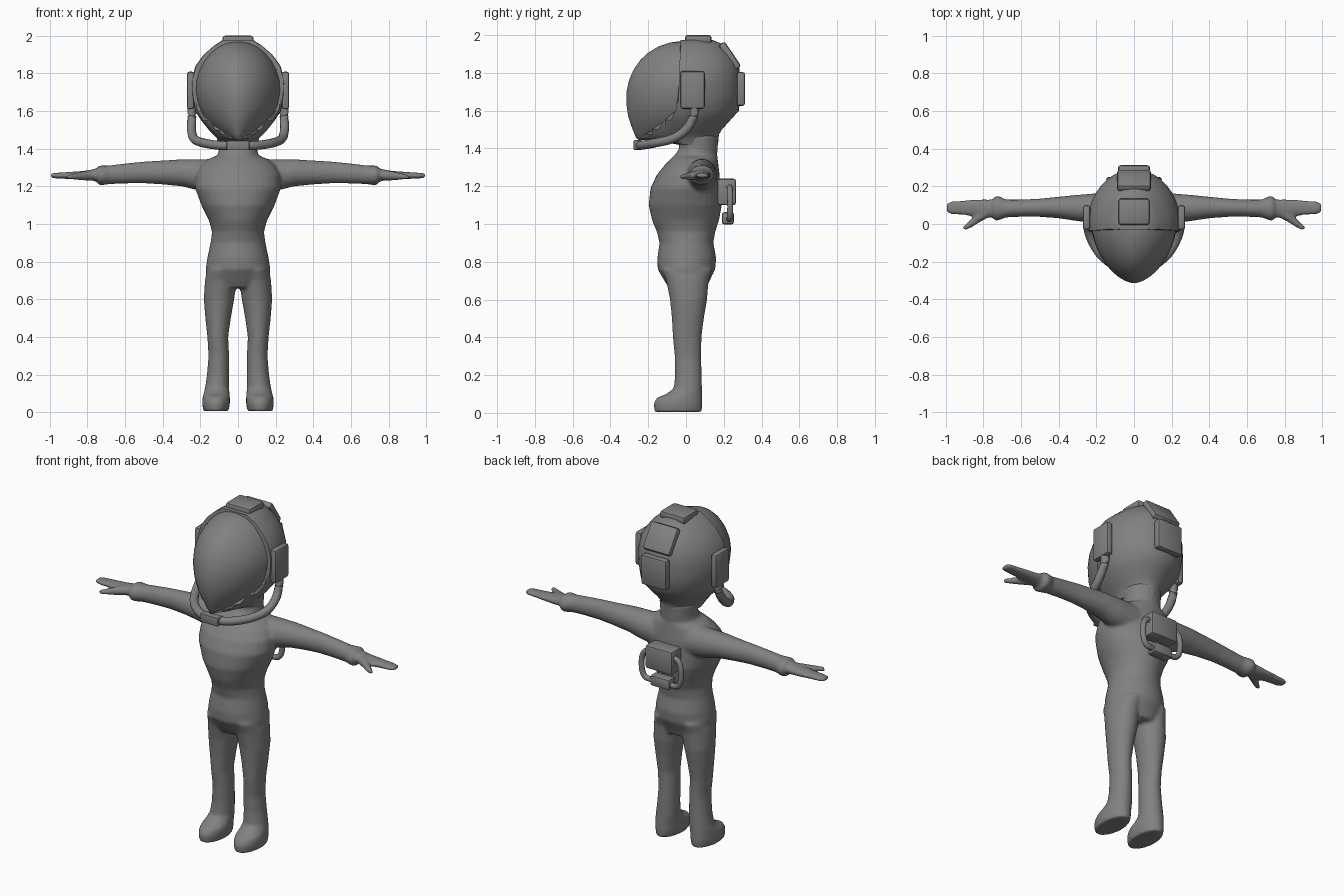
import bpy, bmesh, math
from mathutils import Vector, Matrix

grey = bpy.data.materials.new("suit grey")
grey.diffuse_color = (0.22, 0.22, 0.22, 1)


def finish(name, bm, angle=None):
    bmesh.ops.recalc_face_normals(bm, faces=bm.faces)
    me = bpy.data.meshes.new(name)
    bm.to_mesh(me)
    bm.free()
    me.materials.append(grey)
    ob = bpy.data.objects.new(name, me)
    bpy.context.collection.objects.link(ob)
    if angle:
        bpy.ops.object.select_all(action='DESELECT')
        bpy.context.view_layer.objects.active = ob
        ob.select_set(True)
        bpy.ops.object.shade_smooth_by_angle(angle=math.radians(angle))
    return ob


def skin(bm, loops):
    """Bridge rings of points and cap both ends."""
    rings = [[bm.verts.new(p) for p in loop] for loop in loops]
    n = len(rings[0])
    for a, b in zip(rings, rings[1:]):
        for i in range(n):
            j = (i + 1) % n
            bm.faces.new((a[i], a[j], b[j], b[i]))
    bm.faces.new(rings[0])
    bm.faces.new(rings[-1])


def oval(x0, x1, y0, y1, n=24):
    for i in range(n):
        t = math.tau * i / n
        yield ((x0 + x1) / 2 + (x1 - x0) / 2 * math.cos(t),
               (y0 + y1) / 2 + (y1 - y0) / 2 * math.sin(t))


def sweep(bm, pts, radii, n=12):
    """Round tube along a polyline."""
    pts = [Vector(p) for p in pts]
    loops = []
    for i, p in enumerate(pts):
        d = (pts[min(i + 1, len(pts) - 1)] - pts[max(i - 1, 0)]).normalized()
        u = d.cross(Vector((0, 0.3, 1))).normalized()
        v = d.cross(u)
        r = radii[i] if isinstance(radii, (list, tuple)) else radii
        loops.append([p + r * (u * math.cos(math.tau * k / n) + v * math.sin(math.tau * k / n))
                      for k in range(n)])
    skin(bm, loops)


def spline(pts, steps=4):
    """Catmull-Rom points through a path."""
    p = [Vector(q) for q in pts]
    p = [2 * p[0] - p[1]] + p + [2 * p[-1] - p[-2]]
    out = []
    for a, b, c, d in zip(p, p[1:], p[2:], p[3:]):
        for k in range(steps):
            t = k / steps
            out.append(0.5 * (2 * b + (c - a) * t + (2 * a - 5 * b + 4 * c - d) * t * t
                              + (3 * b - a - 3 * c + d) * t ** 3))
    return out + [p[-2]]


def pad(name, centre, size, tilt=0.0, bevel=0.014):
    bm = bmesh.new()
    bmesh.ops.create_cube(bm, size=1)
    bmesh.ops.scale(bm, vec=size, verts=bm.verts)
    bmesh.ops.bevel(bm, geom=bm.edges[:], offset=bevel, segments=2, affect='EDGES', profile=0.5)
    bm.transform(Matrix.Translation(centre) @ Matrix.Rotation(tilt, 4, 'X'))
    return finish(name, bm, 40)


# --- body: torso, legs, arms and hands fused into one suit ---
bm = bmesh.new()
# torso and neck: z, half width, y back to front
torso = [(0.66, .13, -.09, .11), (0.7, .165, -.115, .125), (0.76, .172, -.15, .155),
         (0.82, .163, -.152, .16), (0.9, .146, -.14, .145), (0.96, .138, -.155, .155),
         (1.02, .155, -.18, .175), (1.1, .195, -.198, .19), (1.19, .228, -.188, .182),
         (1.26, .225, -.155, .178), (1.31, .2, -.115, .172), (1.345, .16, -.08, .168),
         (1.365, .108, -.06, .165), (1.4, .102, -.035, .168), (1.47, .11, -.05, .172)]
skin(bm, [[(x, y, z) for x, y in oval(-w, w, a, b, 32)] for z, w, a, b in torso])
# legs and feet: z, inner x, outer x, front y, rear y
leg = [(0.76, .01, .165, -.13, .14), (0.7, .006, .176, -.105, .12), (0.6, .02, .182, -.085, .112),
       (0.5, .038, .174, -.075, .095), (0.4, .052, .163, -.07, .082), (0.3, .047, .157, -.06, .08),
       (0.2, .047, .165, -.058, .083), (0.13, .047, .175, -.065, .085), (0.1, .045, .183, -.105, .086),
       (0.08, .043, .188, -.155, .087), (0.05, .042, .191, -.172, .088), (0.005, .05, .185, -.168, .083)]
# arms and hands: x, bottom z, top z, front y, rear y
arm = [(0.1, 1.16, 1.345, .0, .165), (0.22, 1.18, 1.345, .005, .162), (0.3, 1.2, 1.344, .015, .155),
       (0.4, 1.21, 1.338, .03, .145), (0.5, 1.216, 1.332, .038, .135), (0.6, 1.215, 1.322, .038, .13),
       (0.68, 1.212, 1.312, .035, .13), (0.71, 1.208, 1.31, .022, .145), (0.735, 1.205, 1.312, .016, .15),
       (0.755, 1.228, 1.295, .035, .13), (0.8, 1.232, 1.285, .03, .132), (0.85, 1.236, 1.28, .04, .13),
       (0.92, 1.24, 1.275, .048, .125), (0.97, 1.242, 1.272, .05, .122), (0.997, 1.246, 1.268, .062, .112)]
for s in (-1, 1):
    skin(bm, [[(s * x, y, z) for x, y in oval(a, b, c, d)] for z, a, b, c, d in leg])
    skin(bm, [[(s * x, y, z) for z, y in oval(a, b, c, d)] for x, a, b, c, d in arm])
    sweep(bm, [(s * .77, .07, 1.26), (s * .83, .03, 1.255), (s * .87, -.002, 1.252), (s * .905, -.026, 1.25)],
          [.03, .024, .018, .012])
body = finish("suit_body", bm)
m = body.modifiers.new("fuse", 'REMESH')
m.mode, m.voxel_size, m.use_smooth_shade = 'VOXEL', 0.009, True
m = body.modifiers.new("soften", 'SMOOTH')
m.factor, m.iterations = 0.5, 6


# --- helmet: shell with a cut front, and an egg shaped visor filling it ---
def head_ring(z, w, front, back, cut=-9.0, n=40):
    loop = []
    for i in range(n):
        t = math.tau * i / n
        c, s = math.cos(t), math.sin(t)
        x = w * math.copysign(abs(c) ** (1.0 if s > 0 else 1.2), c)
        y = back * s if s > 0 else -front * abs(s) ** 1.1
        loop.append((x, max(y, cut), z))
    return loop


# z, half width, front reach, back reach, y of the front opening
shell = [(1.42, .1, .04, .17, -.04), (1.455, .112, .25, .172, -.24), (1.475, .13, .26, .175, -.22),
         (1.5, .155, .27, .19, -.18), (1.55, .195, .29, .235, -.11), (1.6, .228, .3, .28, -.055),
         (1.68, .243, .3, .288, -.042), (1.76, .247, .3, .29, -.036), (1.84, .226, .28, .28, -.034),
         (1.9, .182, .25, .245, -.032), (1.95, .125, .2, .2, -.03), (1.975, .085, .1, .14, -.028)]
bm = bmesh.new()
skin(bm, [head_ring(*r) for r in shell])
finish("helmet_shell", bm, 40)
# z, half width, front reach
visor = [(1.445, .03, .25), (1.455, .07, .264), (1.48, .108, .274), (1.52, .15, .29), (1.57, .187, .306),
         (1.63, .214, .315), (1.7, .226, .315), (1.76, .224, .302), (1.82, .205, .276), (1.87, .178, .24),
         (1.91, .145, .196), (1.94, .108, .145), (1.96, .068, .085), (1.967, .03, .04)]
bm = bmesh.new()
skin(bm, [head_ring(z, w, f, .05) for z, w, f in visor])
finish("visor", bm, 60)

# --- helmet pads ---
pad("top_pad", (0, .065, 1.978), (.165, .14, .045))
pad("upper_back_pad", (0, .232, 1.89), (.18, .16, .04), math.radians(-56))
pad("lower_back_pad", (0, .29, 1.715), (.17, .045, .18))
pad("mouthpiece", (0, -.255, 1.418), (.12, .045, .052), 0, .006)
for s, side in ((-1, "left"), (1, "right")):
    pad(side + "_ear_pad", (s * .252, .035, 1.71), (.04, .13, .2))
    # breathing hose from ear pad to mouthpiece
    bm = bmesh.new()
    sweep(bm, spline([(s * .243, .045, 1.64), (s * .245, .04, 1.57), (s * .247, .0, 1.5),
                      (s * .232, -.07, 1.452), (s * .18, -.16, 1.43), (s * .1, -.225, 1.418),
                      (s * .03, -.25, 1.416)]), .024)
    finish(side + "_hose", bm, 60)
    # backpack hose
    bm = bmesh.new()
    sweep(bm, spline([(s * .07, .23, 1.195), (s * .11, .232, 1.185), (s * .13, .234, 1.14),
                      (s * .128, .234, 1.07), (s * .105, .232, 1.03), (s * .05, .228, 1.025)]), .016)
    finish(side + "_pack_hose", bm, 60)

# --- backpack ---
pad("backpack", (0, .215, 1.17), (.18, .1, .14))
pad("backpack_canister", (0, .222, 1.03), (.13, .065, .065))
